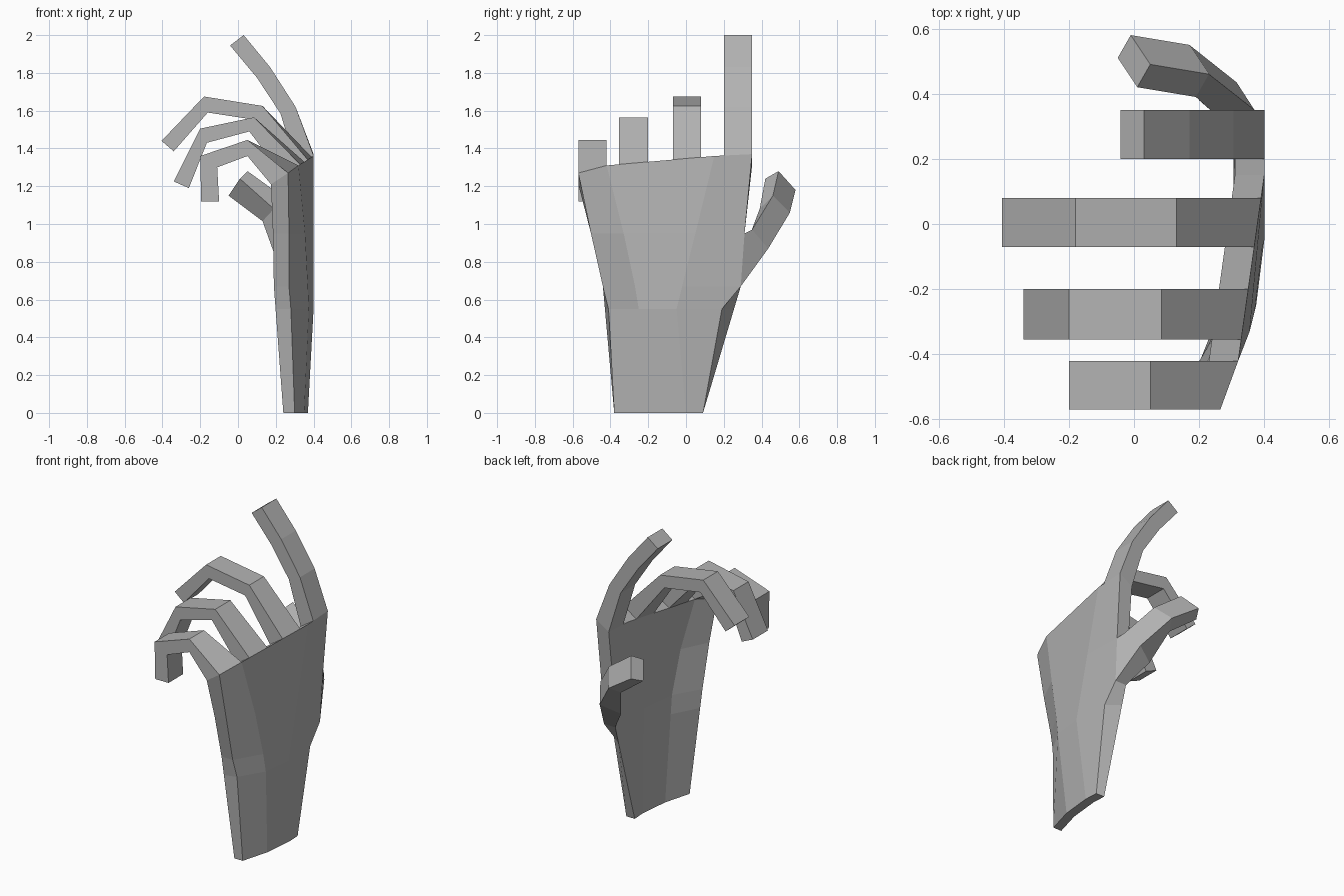
import bpy, bmesh
from mathutils import Vector

cube = bpy.data.objects.get("Cube")
if cube:
    bpy.data.objects.remove(cube, do_unlink=True)

grey = bpy.data.materials.new("plain grey")
grey.use_nodes = True
colour = (0.45, 0.45, 0.45, 1)
grey.diffuse_color = colour
grey.node_tree.nodes["Principled BSDF"].inputs["Base Color"].default_value = colour


def loft(name, rings):
    """Skin a tube through matching rings of points and cap its ends."""
    bm = bmesh.new()
    loops = [[bm.verts.new(p) for p in ring] for ring in rings]
    n = len(loops[0])
    for a, b in zip(loops, loops[1:]):
        for i in range(n):
            j = (i + 1) % n
            bm.faces.new((a[i], a[j], b[j], b[i]))
    # Caps are strips of quads between the outer and inner sides
    for ring in (loops[0], loops[-1]):
        for i in range(n // 2 - 1):
            bm.faces.new((ring[i], ring[i + 1], ring[n - 2 - i], ring[n - 1 - i]))
    bmesh.ops.recalc_face_normals(bm, faces=bm.faces)
    mesh = bpy.data.meshes.new(name)
    bm.to_mesh(mesh)
    bm.free()
    mesh.materials.append(grey)
    obj = bpy.data.objects.new(name, mesh)
    bpy.context.collection.objects.link(obj)
    return obj


# Back of the hand: rows from wrist to knuckles, little-finger side first
wrist = [(.30, -.38, 0), (.35, -.2, 0), (.37, 0, 0), (.365, .09, 0)]
heel = [(.28, -.41, .55), (.375, -.25, .55), (.4, -.05, .55), (.385, .19, .55)]
thumb_low = [(.27, -.44, .67), (.37, -.27, .67), (.4, -.02, .67), (.385, .29, .67)]
thumb_high = [(.27, -.503, .95), (.355, -.33, .95), (.4, .05, .95), (.39, .31, .95)]
knuckles = [(.265, -.57, 1.27), (.32, -.42, 1.31), (.4, .15, 1.36), (.4, .35, 1.37)]


def palm_side(row, thick, drop=0):
    return [Vector(p) - Vector((thick, 0, drop)) for p in row]


# Palm side, offset from the back
inner = [palm_side(wrist, .06), None, palm_side(thumb_low, .08),
         palm_side(thumb_high, .085), palm_side(knuckles, .09, .06)]
inner[1] = [a.lerp(b, .82) for a, b in zip(inner[0], inner[2])]
outer = [wrist, heel, thumb_low, thumb_high, knuckles]
loft("palm", [list(o) + i[::-1] for o, i in zip(outer, inner)])


def knuckle(y):
    """Point on the knuckle line at a given y."""
    for a, b in zip(knuckles, knuckles[1:]):
        if y <= b[1]:
            return Vector(a).lerp(Vector(b), (y - a[1]) / (b[1] - a[1]))


def finger(name, y0, y1, joints):
    """Each joint holds the outer x, z and inner x, z."""
    base = [knuckle(y0), knuckle(y1)]
    rings = [base + palm_side(base, .09, .06)[::-1]]
    for ox, oz, ix, iz in joints:
        rings.append([(ox, y0, oz), (ox, y1, oz), (ix, y1, iz), (ix, y0, iz)])
    loft(name, rings)


finger("index_finger", .2, .35,
       [(.305, 1.62, .225, 1.585), (.17, 1.83, .1, 1.775), (.03, 2, -.042, 1.945)])
finger("middle_finger", -.07, .08,
       [(.13, 1.625, .1, 1.55), (-.18, 1.675, -.16, 1.59), (-.405, 1.44, -.34, 1.385)])
finger("ring_finger", -.355, -.2,
       [(.085, 1.565, .06, 1.49), (-.2, 1.505, -.165, 1.43), (-.34, 1.225, -.26, 1.19)])
finger("little_finger", -.57, -.42,
       [(.05, 1.445, .05, 1.36), (-.2, 1.36, -.11, 1.3), (-.195, 1.12, -.1, 1.12)])

# Thumb grows from the edge of the palm
loft("thumb", [
    [inner[2][3], outer[2][3], outer[3][3], inner[3][3]],
    [(.2, .38, .82), (.315, .435, .87), (.37, .35, .97), (.24, .345, .96)],
    [(.13, .48, 1.015), (.17, .55, 1.06), (.23, .46, 1.15), (.19, .39, 1.08)],
    [(-.05, .51, 1.15), (-.01, .58, 1.18), (.05, .49, 1.28), (.01, .42, 1.24)],
])
